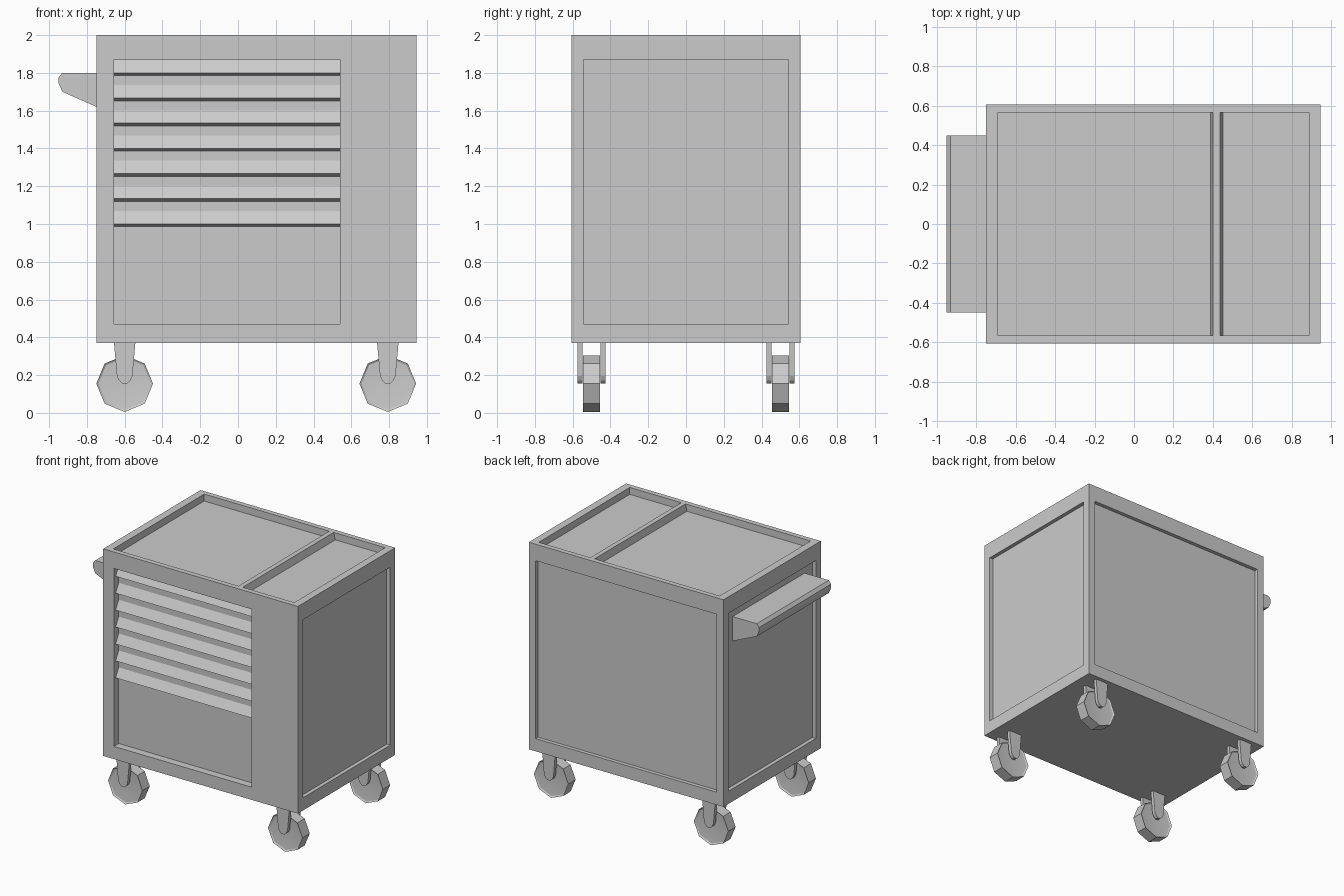
import bpy, bmesh, math

old = bpy.data.objects.get("Cube")
if old:
    bpy.data.objects.remove(old, do_unlink=True)

grey = bpy.data.materials.new("plain grey")
grey.use_nodes = True
grey.diffuse_color = (0.6, 0.6, 0.6, 1)
grey.node_tree.nodes["Principled BSDF"].inputs["Base Color"].default_value = (0.6, 0.6, 0.6, 1)


def finish(name, bm):
    bmesh.ops.recalc_face_normals(bm, faces=bm.faces)
    mesh = bpy.data.meshes.new(name)
    bm.to_mesh(mesh)
    bm.free()
    mesh.materials.append(grey)
    obj = bpy.data.objects.new(name, mesh)
    bpy.context.collection.objects.link(obj)
    return obj


def prism_mesh(profile, y0, y1):
    """Extrude an x-z outline from y0 to y1."""
    bm = bmesh.new()
    face = bm.faces.new([bm.verts.new((x, y0, z)) for x, z in profile])
    out = bmesh.ops.extrude_face_region(bm, geom=[face])
    verts = [v for v in out["geom"] if isinstance(v, bmesh.types.BMVert)]
    bmesh.ops.translate(bm, verts=verts, vec=(0, y1 - y0, 0))
    return bm


def prism(name, profile, y0, y1):
    return finish(name, prism_mesh(profile, y0, y1))


def rect(x0, x1, z0, z1):
    return [(x0, z0), (x1, z0), (x1, z1), (x0, z1)]


LEFT, RIGHT, HALF = -0.75, 0.945, 0.605
BOTTOM, TOP = 0.37, 2.0
LOW, HIGH = 0.47, 1.87       # panel recess heights
FLOOR = TOP - 0.055          # tray floor
DEPTH, FRONT_DEPTH = 0.03, 0.06

# Cabinet with recessed panels and two top trays
cabinet = prism("cabinet", rect(LEFT, RIGHT, BOTTOM, TOP), -HALF, HALF)
cutters = [
    prism("front_cutter", rect(-0.657, 0.54, LOW, HIGH), -0.8, -HALF + FRONT_DEPTH),
    prism("back_cutter", rect(-0.69, 0.885, LOW, HIGH), HALF - DEPTH, 0.8),
    prism("left_cutter", rect(RIGHT - DEPTH, 1.2, LOW, HIGH), -0.543, 0.543),
    prism("right_cutter", rect(-1, LEFT + DEPTH, LOW, HIGH), -0.543, 0.543),
    prism("large_tray_cutter",
          [(-0.69, FLOOR), (0.388, FLOOR), (0.4, TOP), (0.4, 2.1), (-0.69, 2.1)], -0.565, 0.565),
    prism("small_tray_cutter",
          [(0.452, FLOOR), (0.886, FLOOR), (0.886, 2.1), (0.437, 2.1), (0.437, TOP)], -0.565, 0.565),
]
bpy.context.view_layer.objects.active = cabinet
for cutter in cutters:
    mod = cabinet.modifiers.new("recess", "BOOLEAN")
    mod.operation = "DIFFERENCE"
    mod.solver = "EXACT"
    mod.object = cutter
    bpy.ops.object.modifier_apply(modifier=mod.name)
    bpy.data.objects.remove(cutter, do_unlink=True)

# Sloping pull lips across the drawer fronts
panel_y = -HALF + FRONT_DEPTH
for i in range(7):
    z = HIGH - 0.002 - i * 0.1332
    bm = bmesh.new()
    section = [(panel_y + 0.005, z), (panel_y, z), (panel_y - 0.038, z - 0.068),
               (panel_y, z - 0.083), (panel_y + 0.005, z - 0.083)]
    face = bm.faces.new([bm.verts.new((-0.657, y, h)) for y, h in section])
    out = bmesh.ops.extrude_face_region(bm, geom=[face])
    bmesh.ops.translate(bm, vec=(1.197, 0, 0),
                        verts=[v for v in out["geom"] if isinstance(v, bmesh.types.BMVert)])
    finish(f"drawer_lip_{i + 1}", bm)

# Push handle on the side
prism("push_handle", [(-0.715, 1.8), (-0.93, 1.8), (-0.95, 1.775), (-0.95, 1.745),
                      (-0.93, 1.7), (-0.715, 1.605)], -0.448, 0.448)

# Casters: eight-sided wheel between two tapered fork plates
AXLE, RADIUS = 0.155, 0.15
for end, cx in (("right", -0.6), ("left", 0.793)):
    for side, cy in (("front", -0.5), ("back", 0.5)):
        ring = [(cx + RADIUS * math.cos(i * math.pi / 4), AXLE + RADIUS * math.sin(i * math.pi / 4))
                for i in range(8)]
        bm = prism_mesh(ring, cy - 0.045, cy + 0.045)
        bmesh.ops.recalc_face_normals(bm, faces=bm.faces)
        caps = [f for f in bm.faces if len(f.verts) == 8]
        bmesh.ops.inset_individual(bm, faces=caps, thickness=0.011, depth=-0.008)
        bmesh.ops.poke(bm, faces=[f for f in bm.faces if len(f.verts) == 8], offset=-0.012)
        wheel = finish(f"{side}_{end}_wheel", bm)
        bpy.ops.object.select_all(action="DESELECT")
        wheel.select_set(True)
        bpy.context.view_layer.objects.active = wheel
        bpy.ops.object.shade_smooth_by_angle(angle=math.radians(30))

        half = [(0.057, BOTTOM + 0.005), (0.041, 0.195), (0.03, 0.172), (0.012, AXLE)]
        plate = [(cx + x, z) for x, z in half] + [(cx - x, z) for x, z in reversed(half)]
        for label, sign in (("outer", 1), ("inner", -1)):
            d = sign * math.copysign(1, cy)
            ys = sorted((cy + d * 0.047, cy + d * 0.075))
            prism(f"{side}_{end}_{label}_fork", plate, *ys)
